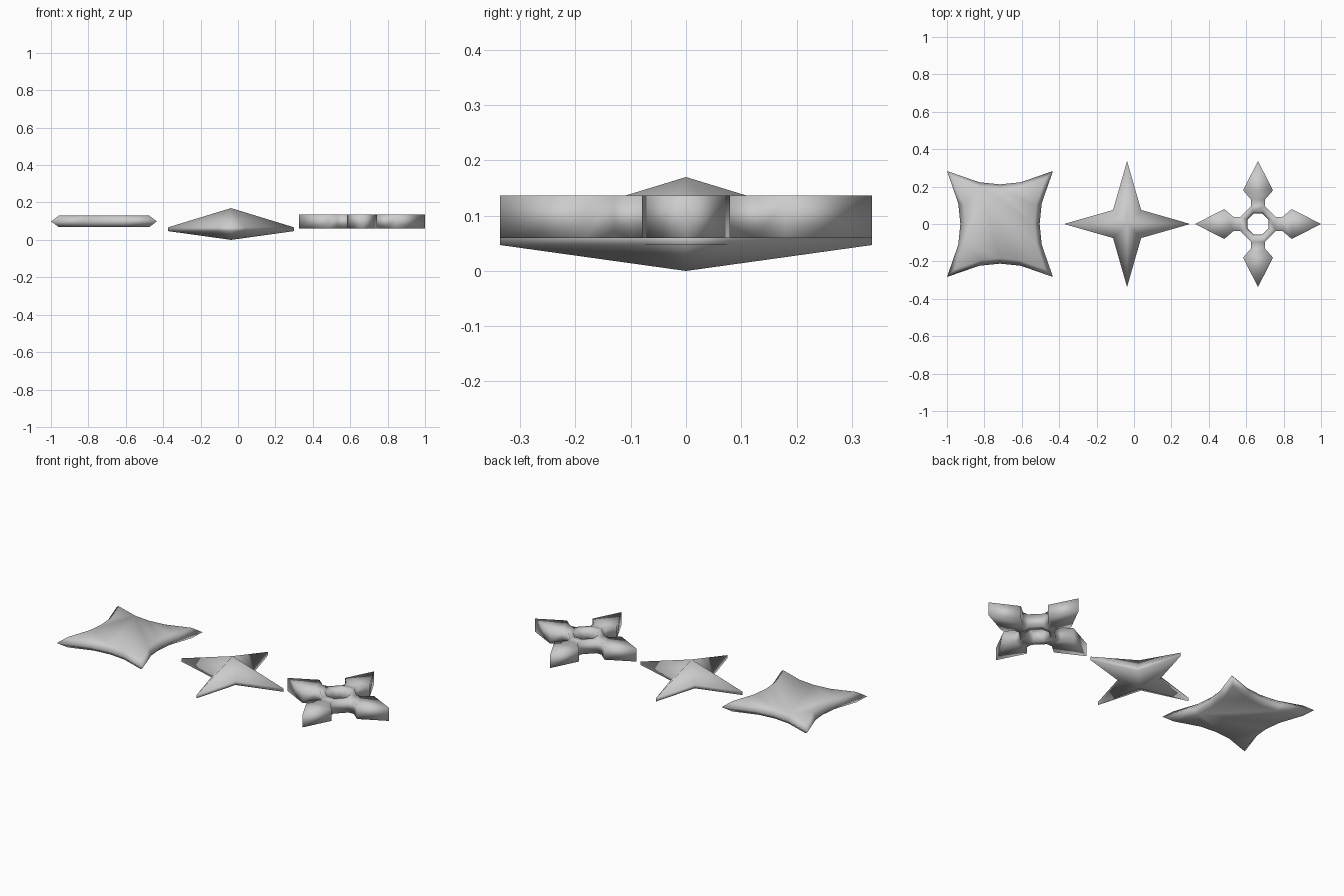
import bpy
import bmesh

if "Cube" in bpy.data.objects:
    bpy.data.objects.remove(bpy.data.objects["Cube"])


def spin4(points):
    """Repeat a quarter outline four times around z."""
    out = []
    for _ in range(4):
        out += points
        points = [(-y, x) for x, y in points]
    return out


def ring(bm, points, z):
    return [bm.verts.new((x, y, z)) for x, y in points]


def bridge(bm, a, b):
    n = len(a)
    for i in range(n):
        j = (i + 1) % n
        bm.faces.new((a[i], a[j], b[j], b[i]))


def finish(bm, name, x):
    bmesh.ops.recalc_face_normals(bm, faces=bm.faces[:])
    for f in bm.faces:
        f.smooth = True
    me = bpy.data.meshes.new(name)
    bm.to_mesh(me)
    bm.free()
    ob = bpy.data.objects.new(name, me)
    ob.location.x = x
    bpy.context.collection.objects.link(ob)


# Square plate star with concave sides and bevelled rim
bm = bmesh.new()
rim = spin4([(.283, .283), (.11, .223), (0, .212), (-.11, .223)])
flat = spin4([(.241, .241), (.1, .193), (0, .183), (-.1, .193)])
low, mid, top = ring(bm, flat, .068), ring(bm, rim, .099), ring(bm, flat, .13)
bridge(bm, low, mid)
bridge(bm, mid, top)
bm.faces.new(low)
bm.faces.new(top)
finish(bm, "plate_star", -.7165)

# Four-point star with peaked top and bottom
bm = bmesh.new()
star = spin4([(.337, 0), (.075, .075)])
low, top = ring(bm, star, .047), ring(bm, star, .067)
bridge(bm, low, top)
for loop, z in ((low, 0), (top, .17)):
    peak = bm.verts.new((0, 0, z))
    for i in range(8):
        bm.faces.new((loop[i], loop[(i + 1) % 8], peak))
finish(bm, "peaked_star", -.037)

# Ring hub with four arrow-headed arms
bm = bmesh.new()
arm = spin4([(.096, -.037), (.13, -.037), (.18, -.08), (.337, 0),
             (.18, .08), (.13, .037), (.096, .037)])
hole_edge = spin4([(.066, -.027), (.066, .027)])
hole_waist = spin4([(.056, -.023), (.056, .023)])
outer, inner = [], []
for z in (.06, .137):
    o, h = ring(bm, arm, z), ring(bm, hole_edge, z)
    for k in range(4):
        a = o[k * 7:k * 7 + 7]
        bm.faces.new((a[0], a[1], a[5], a[6]))
        bm.faces.new(a[1:6])
    roots = [o[k * 7 + s] for k in range(4) for s in (0, 6)]
    bridge(bm, roots, h)
    outer.append(o)
    inner.append(h)
bridge(bm, *outer)
waist = ring(bm, hole_waist, .0985)
bridge(bm, inner[0], waist)
bridge(bm, waist, inner[1])
finish(bm, "arrow_star", .663)
